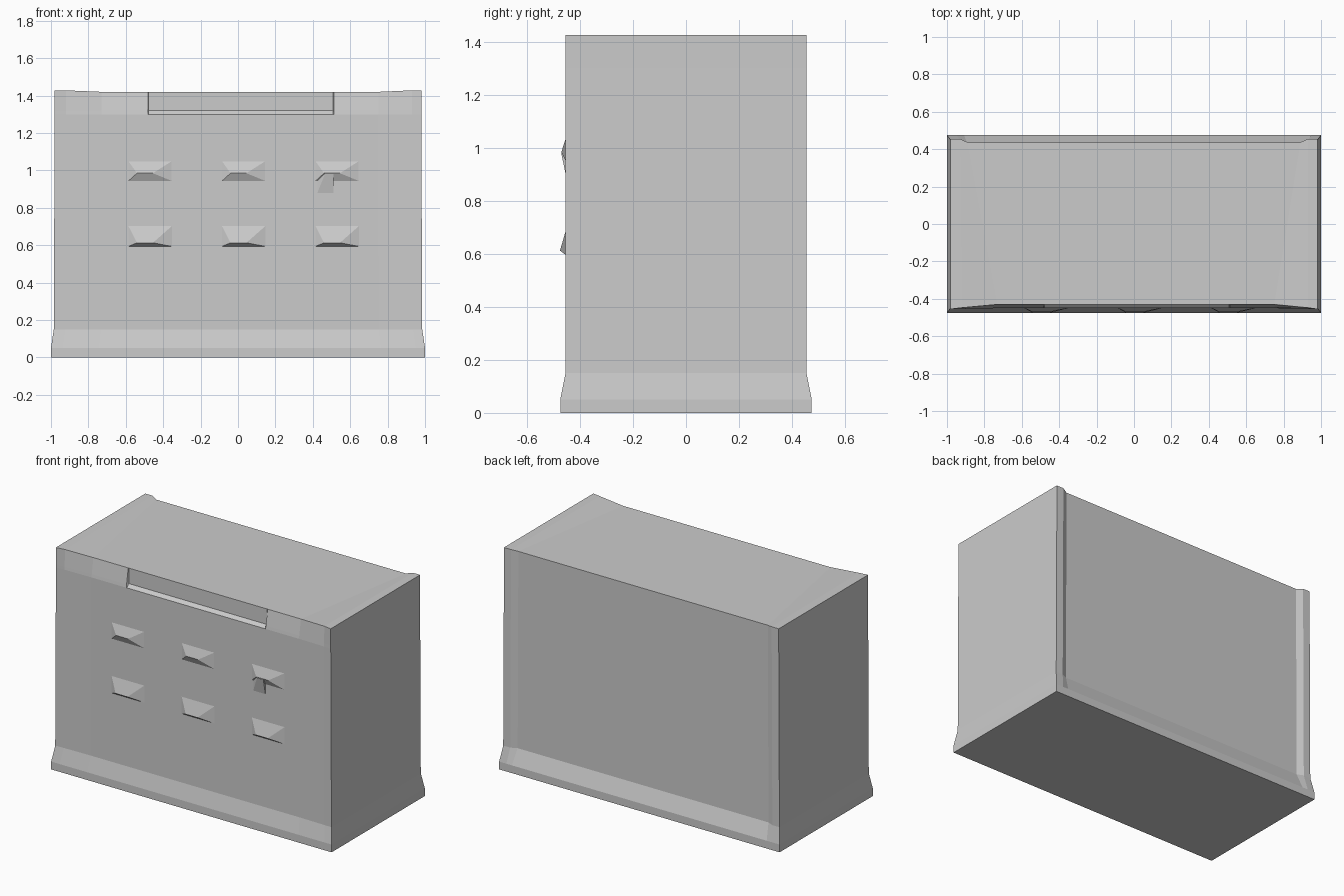
import bpy, bmesh

if "Cube" in bpy.data.objects:
    bpy.data.objects.remove(bpy.data.objects["Cube"])


def finish(bm, name):
    bmesh.ops.recalc_face_normals(bm, faces=bm.faces)
    mesh = bpy.data.meshes.new(name)
    bm.to_mesh(mesh)
    bm.free()
    obj = bpy.data.objects.new(name, mesh)
    bpy.context.collection.objects.link(obj)
    return obj


# Main casing: stacked rings, flared at the foot, recessed front top and back panel
FRONT_X = [-.98, -.92, -.73, -.482, -.478, .508, .512, .75, .93, .98]
BACK_X = [-.98, -.93, -.89, -.482, -.478, .508, .512, .89, .93, .98]
#          z, half width, corner y, front panel y, front slot y, back panel y
LEVELS = [(0, 1.0, .475, .475, .475, .475),
          (.05, 1.0, .475, .475, .475, .475),
          (.15, .985, .455, .45, .45, .437),
          (1.3, .98, .455, .45, .45, .437),
          (1.32, .98, .455, .447, .43, .437),
          (1.42, .98, .455, .43, .43, .437)]

bm = bmesh.new()
rings = []
last = len(FRONT_X) - 1
for z, half, corner, panel, slot, back in LEVELS:
    front_row, back_row = [], []
    for i in range(last + 1):
        edge = min(i, last - i)
        fy = (corner, corner * .7 + panel * .3, panel, panel, slot)[edge]
        by = corner if edge < 2 else back
        dz = .008 if z > 1.4 and edge < 2 else 0
        front_row.append(bm.verts.new((FRONT_X[i] * half / .98, -fy, z + dz)))
        back_row.append(bm.verts.new((BACK_X[i] * half / .98, by, z + dz)))
    rings.append((front_row, back_row))

for (f0, b0), (f1, b1) in zip(rings, rings[1:]):
    lo, hi = f0 + b0[::-1], f1 + b1[::-1]
    for i in range(len(lo)):
        j = (i + 1) % len(lo)
        bm.faces.new((lo[i], lo[j], hi[j], hi[i]))
for f, b in (rings[0], rings[-1]):
    for i in range(last):
        bm.faces.new((f[i], f[i + 1], b[i + 1], b[i]))
finish(bm, "casing")


# Faceted wedge: rectangular back tapering to a short raised ridge
def wedge(name, x0, x1, z0, z1, ridge, zr, y):
    bm = bmesh.new()
    base = [bm.verts.new((x, -.448, z)) for x, z in
            ((x0, z0), (x1, z0), (x1, z1), (x0, z1))]
    a = bm.verts.new((ridge[0], y, zr))
    b = bm.verts.new((ridge[1], y, zr))
    for face in ((base[0], base[1], b, a), (base[1], base[2], b),
                 (base[2], base[3], a, b), (base[3], base[0], a), base[::-1]):
        bm.faces.new(face)
    return finish(bm, name)


# Two rows of three drawer pulls
for row, (z0, z1, zr, y) in enumerate(((.94, 1.055, .985, -.471),
                                       (.592, .71, .613, -.476))):
    for col, x in enumerate((-.59, -.09, .41)):
        wedge(f"pull_{row}_{col}", x, x + .245, z0, z1, (x + .05, x + .135), zr, y)

# Small tab hanging below the upper right pull
wedge("pull_tab", .42, .51, .87, 1.0, (.465, .51), .98, -.471)
